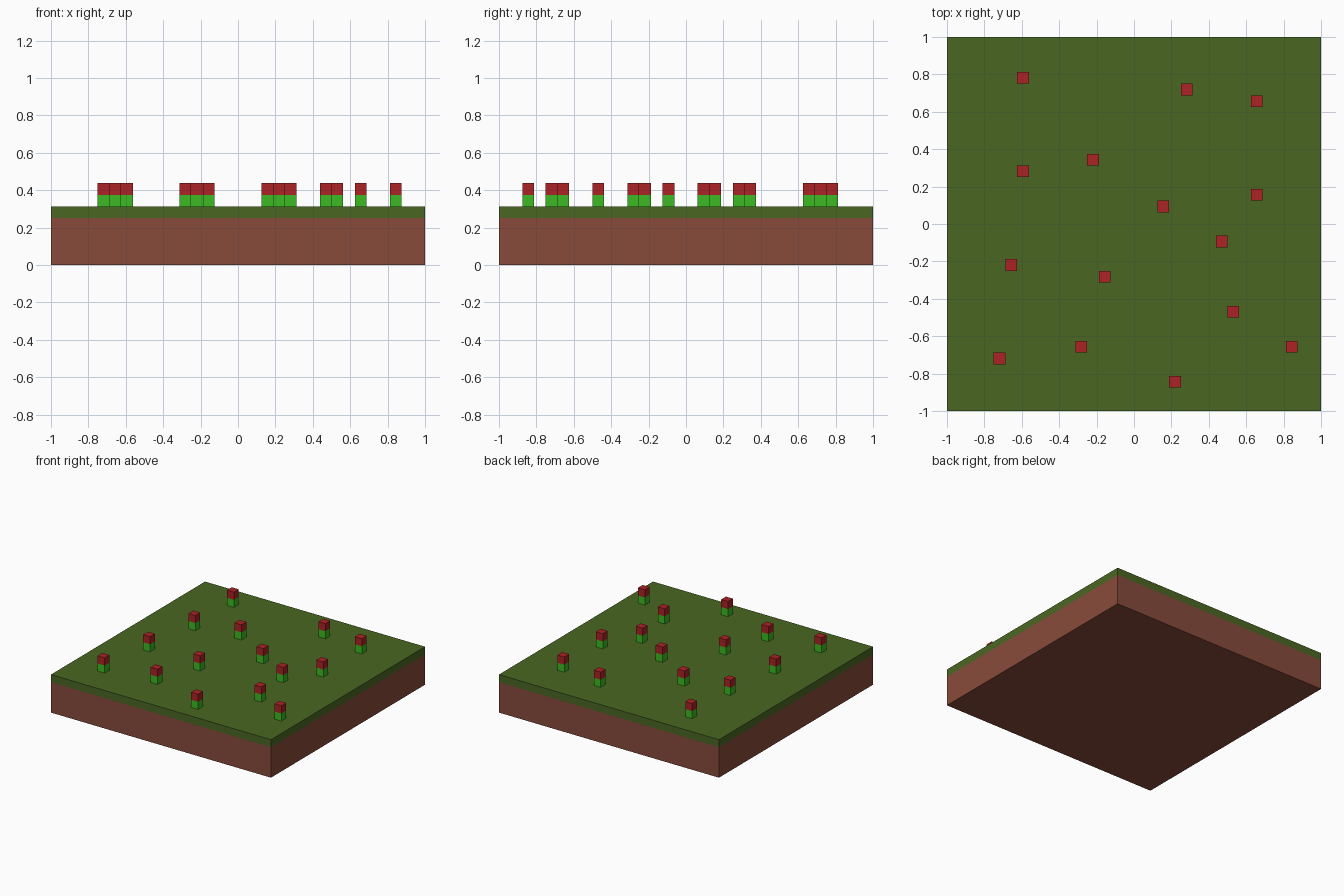
import bpy
import bmesh
from mathutils import Matrix, Vector

if "Cube" in bpy.data.objects:
    bpy.data.objects.remove(bpy.data.objects["Cube"], do_unlink=True)

VOXEL = 0.0625  # the whole scene sits on a 32 x 32 block grid


def make_material(name, rgb):
    """Flat material from 0-255 sRGB values, stored as linear."""
    linear = [((c / 255 + 0.055) / 1.055) ** 2.4 for c in rgb]
    mat = bpy.data.materials.new(name)
    mat.use_nodes = True
    mat.diffuse_color = (*linear, 1)
    bsdf = mat.node_tree.nodes["Principled BSDF"]
    bsdf.inputs["Base Color"].default_value = (*linear, 1)
    bsdf.inputs["Roughness"].default_value = 1
    return mat


def make_box(name, x, y, width, z0, z1, mat, top=True, bottom=True):
    """Square box from z0 to z1; hidden caps can be left out."""
    bm = bmesh.new()
    bmesh.ops.create_cube(bm, size=1, matrix=Matrix.Diagonal((width, width, z1 - z0, 1)))
    bm.normal_update()
    hidden = [f for f in bm.faces
              if (f.normal.z > 0.5 and not top) or (f.normal.z < -0.5 and not bottom)]
    bmesh.ops.delete(bm, geom=hidden, context="FACES")
    mesh = bpy.data.meshes.new(name)
    bm.to_mesh(mesh)
    bm.free()
    mesh.materials.append(mat)
    obj = bpy.data.objects.new(name, mesh)
    obj.location = Vector((x, y, (z0 + z1) / 2))
    bpy.context.collection.objects.link(obj)
    return obj


soil_brown = make_material("soil brown", (136, 75, 59))
grass_green = make_material("grass green", (74, 103, 34))
stem_green = make_material("stem green", (60, 186, 35))
petal_red = make_material("petal red", (172, 34, 37))

# Ground: thick soil with one layer of grass
make_box("soil", 0, 0, 2, 0, 4 * VOXEL, soil_brown, top=False)
make_box("grass", 0, 0, 2, 4 * VOXEL, 5 * VOXEL, grass_green, bottom=False)

# Flowers: grid cells counted from the front right corner
flower_cells = [
    (6, 28), (20, 27), (26, 26), (12, 21), (6, 20),
    (26, 18), (18, 17), (23, 14), (5, 12), (13, 11),
    (24, 8), (11, 5), (4, 4), (19, 2), (29, 5),
]
for i, (cx, cy) in enumerate(flower_cells, 1):
    x, y = (cx + 0.5) * VOXEL - 1, (cy + 0.5) * VOXEL - 1
    make_box(f"flower_stem_{i}", x, y, VOXEL, 5 * VOXEL, 6 * VOXEL, stem_green,
             top=False, bottom=False)
    make_box(f"flower_bloom_{i}", x, y, VOXEL, 6 * VOXEL, 7 * VOXEL, petal_red, bottom=False)
